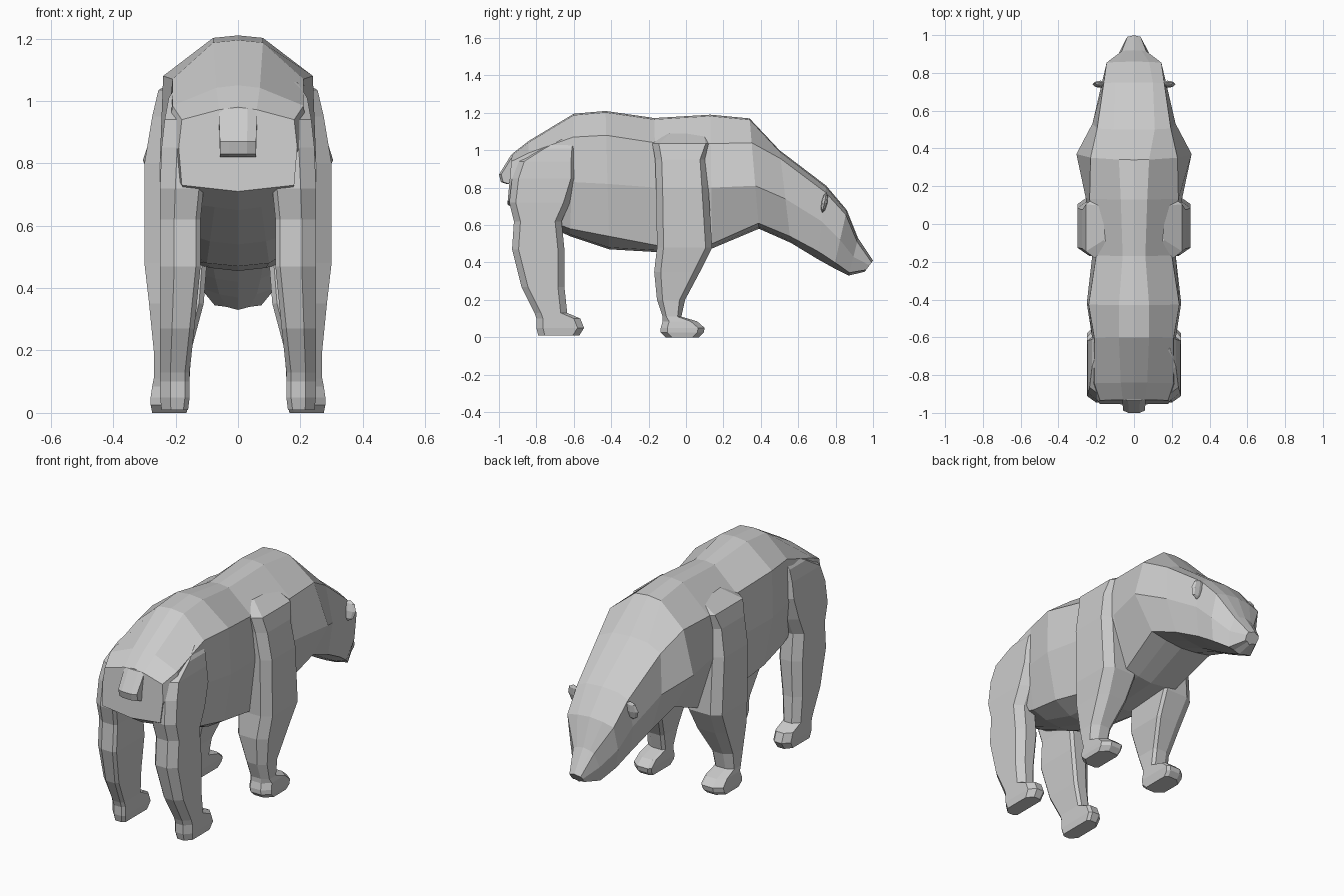
import bpy, bmesh
from mathutils import Matrix


def finish(name, bm, mirror=False):
    bmesh.ops.recalc_face_normals(bm, faces=bm.faces)
    mesh = bpy.data.meshes.new(name)
    bm.to_mesh(mesh)
    bm.free()
    ob = bpy.data.objects.new(name, mesh)
    bpy.context.collection.objects.link(ob)
    if mirror:
        ob.modifiers.new("mirror", 'MIRROR').use_axis = (True, False, False)
    return ob


def loft(name, rings, mirror=False):
    """Skin a list of equal-length point rings and cap both ends."""
    bm = bmesh.new()
    loops = [[bm.verts.new(p) for p in ring] for ring in rings]
    n = len(loops[0])
    for a, b in zip(loops, loops[1:]):
        for i in range(n):
            j = (i + 1) % n
            bm.faces.new((a[i], a[j], b[j], b[i]))
    bm.faces.new(loops[0])
    bm.faces.new(loops[-1])
    return finish(name, bm, mirror)


def body_ring(yt, yb, zt, zs, zm, zl, zb, wt, ws, wm, wl):
    """Cross-section: spine, back edge, shoulder, flank, lower flank, belly."""
    half = [(wt, zt - 0.008), (ws, zs), (wm, zm), (wl, zl), (wl * 0.5, zb + 0.01)]
    prof = [(0, zt)] + half + [(0, zb)] + [(-x, z) for x, z in reversed(half)]
    return [(x, yb + (yt - yb) * (z - zb) / (zt - zb), z) for x, z in prof]


def leg_ring(z, y0, y1, x0, x1):
    """Horizontal slice of a leg: box with large outer and small inner chamfers."""
    c = min(0.05, (x1 - x0) * 0.35)
    d = min(0.035, (y1 - y0) * 0.2)
    k = 0.015
    return [(x0 + k, y0, z), (x1 - c, y0, z), (x1, y0 + d, z), (x1, y1 - d, z),
            (x1 - c, y1, z), (x0 + k, y1, z), (x0, y1 - k, z), (x0, y0 + k, z)]


# torso, neck and head
body = [
    (-.93, -.955, .98, .94, .85, .73, .71, .06, .18, .19, .18),
    (-.84, -.86, 1.05, .985, .82, .67, .65, .07, .21, .235, .15),
    (-.60, -.62, 1.195, 1.07, .83, .58, .54, .08, .21, .22, .18),
    (-.43, -.41, 1.21, 1.08, .82, .54, .47, .08, .24, .25, .20),
    (-.17, -.15, 1.172, 1.04, .80, .49, .455, .06, .20, .22, .18),
    (.13, .14, 1.19, 1.035, .80, .50, .475, .07, .235, .255, .17),
    (.34, .39, 1.17, 1.04, .81, .61, .58, .08, .23, .305, .20),
    (.50, .56, 1.00, .955, .74, .54, .505, .11, .195, .22, .175),
    (.75, .70, .81, .775, .62, .46, .42, .10, .16, .175, .145),
    (.86, .79, .68, .655, .52, .40, .37, .08, .145, .152, .12),
    (.92, .87, .53, .51, .43, .345, .33, .04, .065, .085, .075),
    (1.0, .955, .41, .40, .385, .36, .35, .02, .035, .04, .035),
]
loft("body", [body_ring(*s) for s in body])

# hind legs
hind = [
    (1.06, -.68, -.58, .10, .19), (1.01, -.79, -.575, .10, .222),
    (.94, -.90, -.58, .10, .235),
    (.85, -.93, -.58, .10, .245), (.72, -.945, -.62, .11, .25),
    (.62, -.92, -.665, .12, .25), (.47, -.93, -.65, .12, .25),
    (.27, -.88, -.65, .14, .25), (.13, -.81, -.635, .155, .25),
    (.10, -.80, -.565, .155, .25), (.05, -.80, -.545, .155, .25),
    (.01, -.79, -.57, .16, .245),
]
loft("hind_legs", [leg_ring(*s) for s in hind], True)

# front legs
fore = [
    (1.09, -.12, .13, .05, .16), (1.035, -.18, .14, .12, .255),
    (.95, -.165, .11, .12, .275),
    (.80, -.16, .12, .12, .30), (.48, -.155, .14, .10, .30),
    (.35, -.17, .075, .11, .285), (.20, -.155, -.005, .15, .27),
    (.11, -.125, -.025, .155, .27), (.085, -.125, .06, .155, .275),
    (.05, -.135, .10, .155, .28), (.025, -.135, .095, .16, .28),
    (0, -.11, .07, .165, .275),
]
loft("front_legs", [leg_ring(*s) for s in fore], True)

# tail: side profile swept across, slightly narrower at the tip
tail = [(-.90, .985), (-.935, .975), (-1.0, .87), (-.99, .83), (-.96, .82), (-.92, .90)]
loft("tail", [[(s * (.062 if z > .9 else .058), y + (.012 if abs(s) == 1 else 0), z)
               for y, z in tail] for s in (-1, -.5, .5, 1)])

# ears: small flattened discs on the side of the head
bm = bmesh.new()
bmesh.ops.create_uvsphere(bm, u_segments=8, v_segments=4, radius=1,
                          matrix=Matrix.Translation((.178, .74, .72))
                          @ Matrix.Rotation(-.2, 4, 'X')
                          @ Matrix.Diagonal((.042, .016, .055, 1)))
finish("ears", bm, True)
